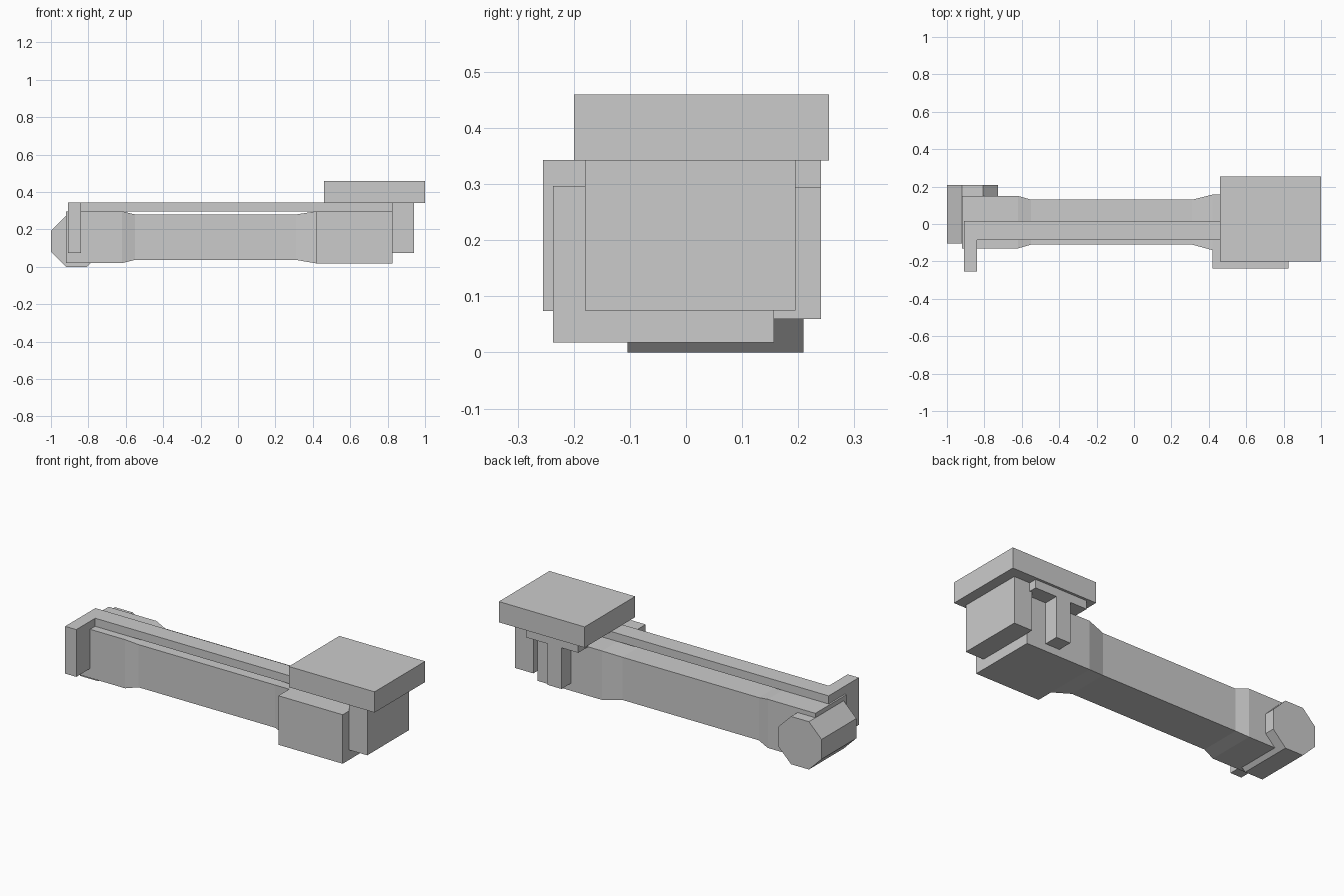
import bpy, math

if "Cube" in bpy.data.objects:
    bpy.data.objects.remove(bpy.data.objects["Cube"])


def mesh_object(name, verts, faces):
    mesh = bpy.data.meshes.new(name)
    mesh.from_pydata(verts, [], faces)
    mesh.update()
    obj = bpy.data.objects.new(name, mesh)
    bpy.context.collection.objects.link(obj)
    return obj


def loft(name, rings):
    """Skin a list of equal-length closed rings and cap both ends."""
    n = len(rings[0])
    verts = [v for ring in rings for v in ring]
    faces = [tuple(reversed(range(n))),
             tuple(range(len(verts) - n, len(verts)))]
    for r in range(len(rings) - 1):
        for i in range(n):
            j = (i + 1) % n
            faces.append((r * n + i, r * n + j, (r + 1) * n + j, (r + 1) * n + i))
    return mesh_object(name, verts, faces)


def section(x, y0, y1, z0, z1):
    return [(x, y0, z0), (x, y1, z0), (x, y1, z1), (x, y0, z1)]


def box(name, x, y, z):
    return loft(name, [section(x[0], *y, *z), section(x[1], *y, *z)])


# Long arm, slimmer in the middle
thick_left = (-0.13, 0.15, 0.02, 0.297)
slim = (-0.11, 0.13, 0.037, 0.28)
thick_right = (-0.14, 0.157, 0.018, 0.297)
loft("arm_body", [section(-0.92, *thick_left), section(-0.62, *thick_left),
                  section(-0.55, *slim), section(0.31, *slim),
                  section(0.42, *thick_right), section(0.825, *thick_right)])

# Housing at the right end
box("front_block", (0.42, 0.825), (-0.237, -0.14), (0.018, 0.297))
box("end_block", (0.825, 0.94), (-0.18, 0.195), (0.075, 0.342))
box("top_plate", (0.46, 1.0), (-0.2, 0.255), (0.342, 0.46))

# T-shaped bracket on the back
box("bracket_bar", (0.51, 0.84), (0.155, 0.241), (0.294, 0.342))
box("bracket_post", (0.615, 0.705), (0.157, 0.241), (0.06, 0.294))

# Rail on top with a hooked end
box("top_rail", (-0.91, 0.825), (-0.085, 0.017), (0.297, 0.343))
box("rail_hook_top", (-0.91, -0.84), (-0.255, -0.085), (0.297, 0.343))
box("rail_hook_drop", (-0.91, -0.84), (-0.255, -0.13), (0.074, 0.297))

# Octagonal roller through the left end
apothem = 0.136
radius = apothem / math.cos(math.pi / 8)
rings = []
for y in (0.209, -0.104):
    rings.append([(-0.864 + radius * math.cos(math.pi / 8 + i * math.pi / 4), y,
                   apothem + radius * math.sin(math.pi / 8 + i * math.pi / 4))
                  for i in range(8)])
loft("octagonal_roller", rings)
